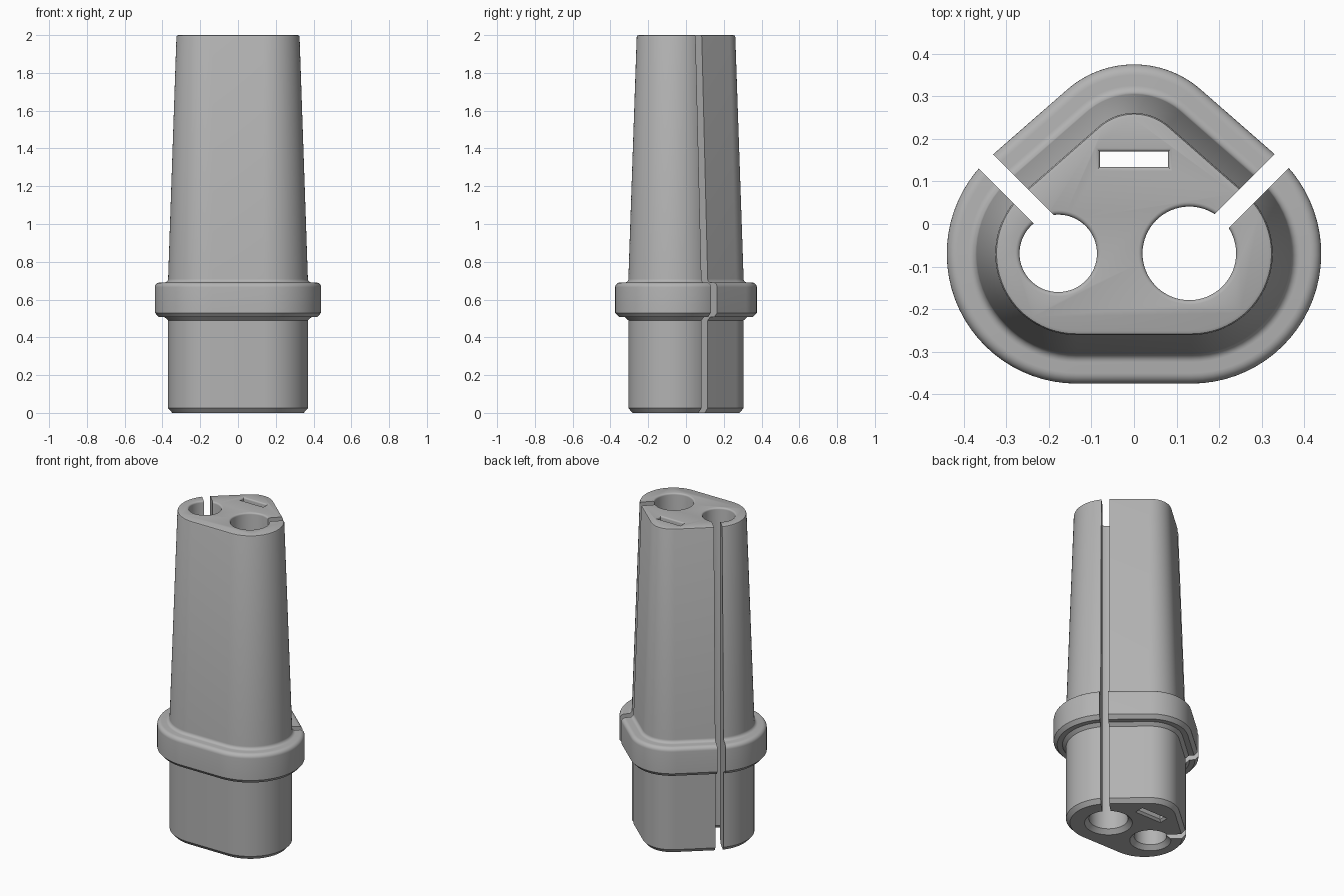
import bpy, bmesh, math
from math import sin, cos, pi

if "Cube" in bpy.data.objects:
    bpy.data.objects.remove(bpy.data.objects["Cube"])

grey = bpy.data.materials.new("plain grey")
grey.diffuse_color = (0.45, 0.45, 0.45, 1)
grey.use_nodes = True
grey.node_tree.nodes["Principled BSDF"].inputs["Base Color"].default_value = grey.diffuse_color


def loft(name, rings):
    """Closed solid skinned through rings of equal point count, bottom to top."""
    bm = bmesh.new()
    rows = [[bm.verts.new(p) for p in ring] for ring in rings]
    n = len(rows[0])
    for a, b in zip(rows, rows[1:]):
        for i in range(n):
            j = (i + 1) % n
            bm.faces.new((a[i], a[j], b[j], b[i]))
    bm.faces.new(rows[0][::-1])
    bm.faces.new(rows[-1])
    bmesh.ops.recalc_face_normals(bm, faces=bm.faces[:])
    mesh = bpy.data.meshes.new(name)
    bm.to_mesh(mesh)
    bm.free()
    mesh.materials.append(grey)
    ob = bpy.data.objects.new(name, mesh)
    bpy.context.collection.objects.link(ob)
    return ob


# Rounded triangle outline: three corner arcs, all grown by the same offset
LOW_X, LOW_Y, LOW_R = 0.135, -0.07, 0.235
TOP_Y, TOP_R = 0.137, 0.168
span = math.hypot(LOW_X, TOP_Y - LOW_Y)
SIDE = math.atan2(TOP_Y - LOW_Y, -LOW_X) - math.acos((LOW_R - TOP_R) / span)


def outline(offset, z, seg=28):
    arcs = [(LOW_X, LOW_Y, LOW_R, -pi / 2, SIDE),
            (0, TOP_Y, TOP_R, SIDE, pi - SIDE),
            (-LOW_X, LOW_Y, LOW_R, pi - SIDE, 1.5 * pi)]
    return [(cx + (r + offset) * cos(a0 + (a1 - a0) * i / seg),
             cy + (r + offset) * sin(a0 + (a1 - a0) * i / seg), z)
            for cx, cy, r, a0, a1 in arcs for i in range(seg + 1)]


# Side profile of the body: (offset, height)
profile = [(-0.022, 0), (0, 0.025), (0, 0.49), (0.02, 0.508), (0.05, 0.508),
           (0.07, 0.53)]
profile += [(0.045 + 0.025 * cos(t * pi / 12), 0.665 + 0.025 * sin(t * pi / 12))
            for t in range(7)]                       # rounded collar top
profile += [(0.02 - 0.02 * sin(t * pi / 12), 0.71 - 0.02 * cos(t * pi / 12))
            for t in range(7)]                       # fillet into the taper
profile += [(-0.044, 1.99), (-0.047, 1.997), (-0.054, 2.0)]
body = loft("plug_body", [outline(o, z) for o, z in profile])


def flare(rim_low, rim_top):
    """Growth of an opening by height, with a chamfer below and a round above."""
    out = [(rim_low + 0.01, -0.01), (0, rim_low)]
    out += [(rim_top * (1 - cos(t * pi / 8)), 2 - rim_top + rim_top * sin(t * pi / 8))
            for t in range(5)]
    return out + [(rim_top, 2.02)]


def hole(name, x, y, r, seg=64):
    return loft(name, [[(x + (r + g) * cos(2 * pi * i / seg),
                         y + (r + g) * sin(2 * pi * i / seg), z)
                        for i in range(seg)] for g, z in flare(0.025, 0.01)])


def box_ring(cx, cy, hx, hy, z):
    return [(cx + sx * hx, cy + sy * hy, z)
            for sx, sy in ((-1, -1), (1, -1), (1, 1), (-1, 1))]


def slit(name, x, y, side):
    """Narrow vertical cut running diagonally outward from (x, y)."""
    d, w, length = math.sqrt(0.5), 0.0235, 0.8
    pts = []
    for along, across in ((0, -w), (length, -w), (length, w), (0, w)):
        pts.append((x + side * d * (along - across), y + d * (along + across)))
    return loft(name, [[(px, py, z) for px, py in pts] for z in (-0.1, 2.1)])


# Openings: two cable holes, a flat slot, and the slits to the outside
cutters = [
    hole("small_hole_cutter", -0.178, -0.069, 0.091),
    hole("large_hole_cutter", 0.13, -0.069, 0.11),
    loft("slot_cutter", [box_ring(0, 0.152, 0.08 + g, 0.018 + g, z)
                         for g, z in flare(0.012, 0.01)]),
    slit("left_slit_cutter", -0.153, -0.048, -1),
    slit("right_slit_cutter", 0.13, -0.069, 1),
]
bpy.context.view_layer.objects.active = body
body.select_set(True)
for c in cutters:
    mod = body.modifiers.new(c.name, 'BOOLEAN')
    mod.operation, mod.solver, mod.object = 'DIFFERENCE', 'EXACT', c
    bpy.ops.object.modifier_apply(modifier=mod.name)
for c in cutters:
    bpy.data.objects.remove(c)

bpy.ops.object.shade_smooth_by_angle(angle=math.radians(25))
